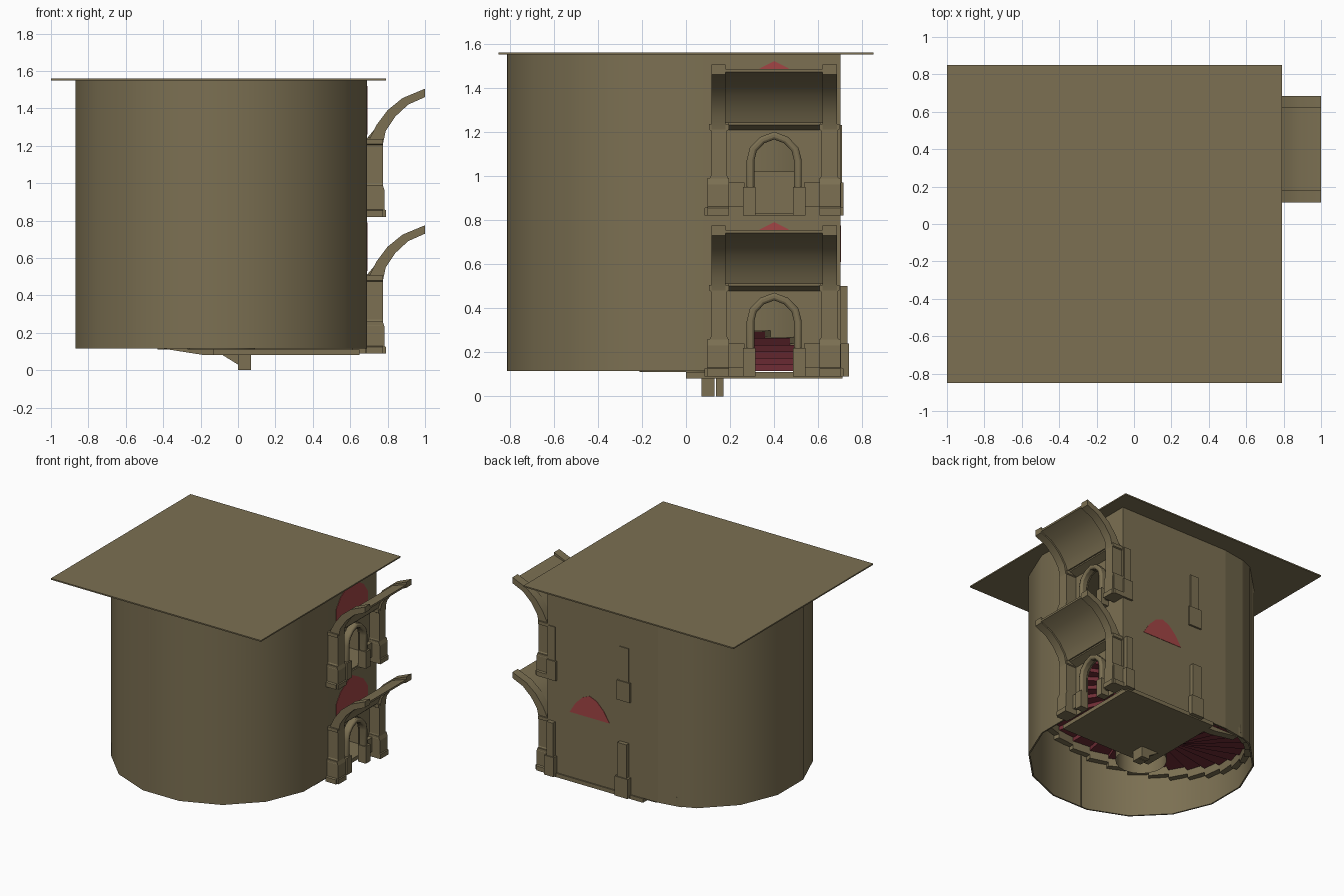
import bpy, bmesh, math

if "Cube" in bpy.data.objects:
    bpy.data.objects.remove(bpy.data.objects["Cube"])

def material(name, rgb):
    m = bpy.data.materials.new(name)
    m.diffuse_color = (*rgb, 1)
    m.use_nodes = True
    m.node_tree.nodes["Principled BSDF"].inputs["Base Color"].default_value = m.diffuse_color
    return m

STONE = material("tan stone", (0.20, 0.162, 0.085))
CARPET = material("dark red steps", (0.16, 0.026, 0.036))
GLASS = material("red glass", (0.36, 0.06, 0.06))

CX, CY, R = -0.09, -0.03, 0.795     # tower axis and corner radius
STOREYS = (("lower", 0.09), ("upper", 0.82))
MID = 0.40                          # centre of the arcade along y

def add_mesh(name, bm, mat):
    me = bpy.data.meshes.new(name)
    bm.to_mesh(me)
    bm.free()
    me.materials.append(mat)
    ob = bpy.data.objects.new(name, me)
    bpy.context.collection.objects.link(ob)
    return ob

def prism(name, pts, axis, a, b, mat=STONE):
    """Extrude a 2D outline along an axis: x uses (y,z), y uses (x,z), z uses (x,y)."""
    place = {"x": lambda p, t: (t, p[0], p[1]),
             "y": lambda p, t: (p[0], t, p[1]),
             "z": lambda p, t: (p[0], p[1], t)}[axis]
    bm = bmesh.new()
    lo = [bm.verts.new(place(p, a)) for p in pts]
    hi = [bm.verts.new(place(p, b)) for p in pts]
    bm.faces.new(lo)
    bm.faces.new(hi[::-1])
    n = len(pts)
    for i in range(n):
        j = (i + 1) % n
        bm.faces.new((lo[i], hi[i], hi[j], lo[j]))
    bmesh.ops.recalc_face_normals(bm, faces=bm.faces)
    return add_mesh(name, bm, mat)

def box(name, x0, x1, y0, y1, z0, z1, mat=STONE):
    return prism(name, [(x0, y0), (x1, y0), (x1, y1), (x0, y1)], "z", z0, z1, mat)

def polar(r, deg):
    a = math.radians(deg)
    return (CX + r * math.cos(a), CY + r * math.sin(a))

def arch(c, z, w, spring, apex):
    """Pointed arch line from right foot over the top to left foot."""
    h = apex - spring
    half = [(w, 0), (w, spring), (w * .88, spring + h * .45),
            (w * .5, spring + h * .82)]
    right = [(c + p, z + q) for p, q in half]
    left = [(c - p, z + q) for p, q in reversed(half)]
    return right + [(c, z + apex)] + left

def smooth(objs):
    bpy.ops.object.select_all(action="DESELECT")
    for o in objs:
        o.select_set(True)
    bpy.context.view_layer.objects.active = objs[0]
    bpy.ops.object.shade_smooth_by_angle(angle=math.radians(32))

rounded = []

# Sixteen-sided tower shell, open towards the back right corner
angles = [116] + [123.75 + 22.5 * i for i in range(12)]
outline = [polar(R if i else .78, a) for i, a in enumerate(angles)]
outline += [(CX + (x - CX) * .986, CY + (y - CY) * .986) for x, y in reversed(outline)]
rounded.append(prism("tower_shell", outline, "z", 0.115, 1.55))
# Thin vertical seam inside the front
box("front_seam", -0.188, -0.182, -0.811, -0.79, 0.115, 1.55)

# Flat back wall, bent to meet the shell
prism("back_wall", [(.69, .70), (-.25, .70), (-.43, .67), (-.43, .66),
                    (-.25, .69), (.69, .69)], "z", 0.11, 1.55)

# Flat roof plate and the hollow central column
box("roof_plate", -1.0, 0.79, -0.85, 0.85, 1.55, 1.56)
bm = bmesh.new()
ring = [(bm.verts.new((*polar(.18, 18 * i), .11)), bm.verts.new((*polar(.18, 18 * i), 1.555)))
        for i in range(20)]
for i in range(20):
    (a, b), (c, d) = ring[i], ring[(i + 1) % 20]
    bm.faces.new((a, c, d, b))
rounded.append(add_mesh("central_column", bm, STONE))

# Floors and the foot post under the first one
box("lower_floor", -0.13, 0.65, 0.0, 0.71, 0.08, 0.11)
box("upper_floor", -0.13, 0.68, 0.0, 0.69, 0.80, 0.83)
prism("foot_bracket", [(-.13, .11), (0, .03), (0, 0), (.07, 0), (.07, .11)], "y", 0.135, 0.17)
box("foot_post", 0.0, 0.07, 0.07, 0.13, 0.0, 0.09)
prism("landing_edge", [(-.4, .115), (-.19, .082), (-.12, .082), (-.12, .115)], "y", 0.60, 0.66)
box("upper_parapet", -0.15, -0.12, 0.12, 0.69, 0.82, 1.02)

# Spiral stairs: open red treads and risers with a narrow stone outer string
N = 24
bm = bmesh.new()
for i in range(N):
    a0, a1 = 92 + 268 * i / N, 92 + 268 * (i + 1) / N
    top = 0.145 + 0.68 * i / (N - 1)
    low = top - 0.03
    def sector(r0, r1):
        return [(x, min(y, .68)) for x, y in
                (polar(r0, a0), polar(r1, a0), polar(r1, a1), polar(r0, a1))]
    p = sector(.17, .73)
    bm.faces.new([bm.verts.new((*q, top)) for q in p])
    bm.faces.new([bm.verts.new(v) for v in
                  ((*p[0], low), (*p[1], low), (*p[1], top), (*p[0], top))])
    prism("stair_string", sector(.73, .775), "z", max(low - .03, .112), top + .006)
add_mesh("stair_treads", bm, CARPET)

# Right-hand arcade, one per storey
RIB = [(.69, .39), (.70, .41), (.74, .49), (.80, .57), (.88, .635), (1.0, .685),
       (1.0, .64), (.91, .60), (.84, .535), (.79, .46), (.775, .39)]
VAULT = [(.69, .42), (.74, .48), (.80, .56), (.88, .625), (1.0, .665),
         (1.0, .65), (.905, .61), (.83, .545), (.78, .47), (.76, .42)]
# half outline of the pointed red window: offset from centre, height over storey
WINDOW = [(.19, .44), (.19, .55), (.14, .62), (.06, .67), (0, .70)]
for name, z in STOREYS:
    # wall with a pointed doorway
    wall = [(.69, z), (.69, z + .73), (.115, z + .73), (.115, z)]
    door = arch(MID, z, .09, .25, .345)
    prism(name + "_door_wall", wall + door[::-1], "x", 0.68, 0.69)
    # rounded door frame with thicker feet
    frame = prism(name + "_door_frame", arch(MID, z, .125, .25, .38) + door[::-1],
                  "x", 0.685, 0.74)
    bev = frame.modifiers.new("round_edges", "BEVEL")
    bev.width, bev.segments = .011, 2
    bev.limit_method, bev.angle_limit = "ANGLE", math.radians(60)
    rounded.append(frame)
    for s in (-1, 1):
        def span(a, b):
            return sorted((MID + s * a, MID + s * b))
        box(name + "_frame_foot", .685, .75, *span(.085, .142), z, z + .13)
        box(name + "_plinth", .685, .72, *span(.135, .21), z + .04, z + .15)
        # pillar: stepped base, shaft, capital
        prof = [(.205, 0), (.315, 0), (.315, .035), (.303, .04), (.303, .15),
                (.287, .18), (.287, .385), (.296, .39), (.296, .415),
                (.205, .415), (.205, .39), (.213, .385), (.213, .18), (.205, .15)]
        prism(name + "_pillar", [(MID + s * p, z + q) for p, q in prof], "x", .685, .775)
        prism(name + "_pillar_foot", [(.685, z), (.79, z), (.79, z + .035), (.784, z + .04),
                                      (.784, z + .14), (.774, z + .17), (.685, z + .17)],
              "y", *span(.206, .302))
        # vault rib
        rounded.append(prism(name + "_vault_rib", [(x, z + q) for x, q in RIB], "y",
                             *span(.22, .285)))
    rounded.append(prism(name + "_vault", [(x, z + q) for x, q in VAULT], "y",
                         MID - .22, MID + .22))
    # cornice with a slanted underside
    prism(name + "_cornice", [(.685, z + .385), (.75, z + .41), (.75, z + .42),
                              (.685, z + .42)], "y", MID - .21, MID + .21)
    # red pointed window above the vault
    win = [(MID + p, z + q) for p, q in WINDOW] + \
          [(MID - p, z + q) for p, q in WINDOW[-2::-1]]
    prism(name + "_right_window", win, "x", 0.684, 0.693, GLASS)
    # shallow pillars on the back wall
    out = .74 if name == "lower" else .715
    for x, w in ((.035, .055), (.65, .04)):
        box(name + "_back_pillar", x - w * .7, x + w * .7, .68, out - .008, z + .15, z + .41)
        box(name + "_back_pillar_base", x - w, x + w, .68, out, z, z + .15)

# Red window in the back wall
BACK = [(.17, .61), (.12, .69), (.06, .75), (0, .775)]
prism("back_window", [(.33 + p, q) for p, q in BACK] +
      [(.33 - p, q) for p, q in BACK[-2::-1]], "y", 0.694, 0.703, GLASS)

smooth(rounded)
